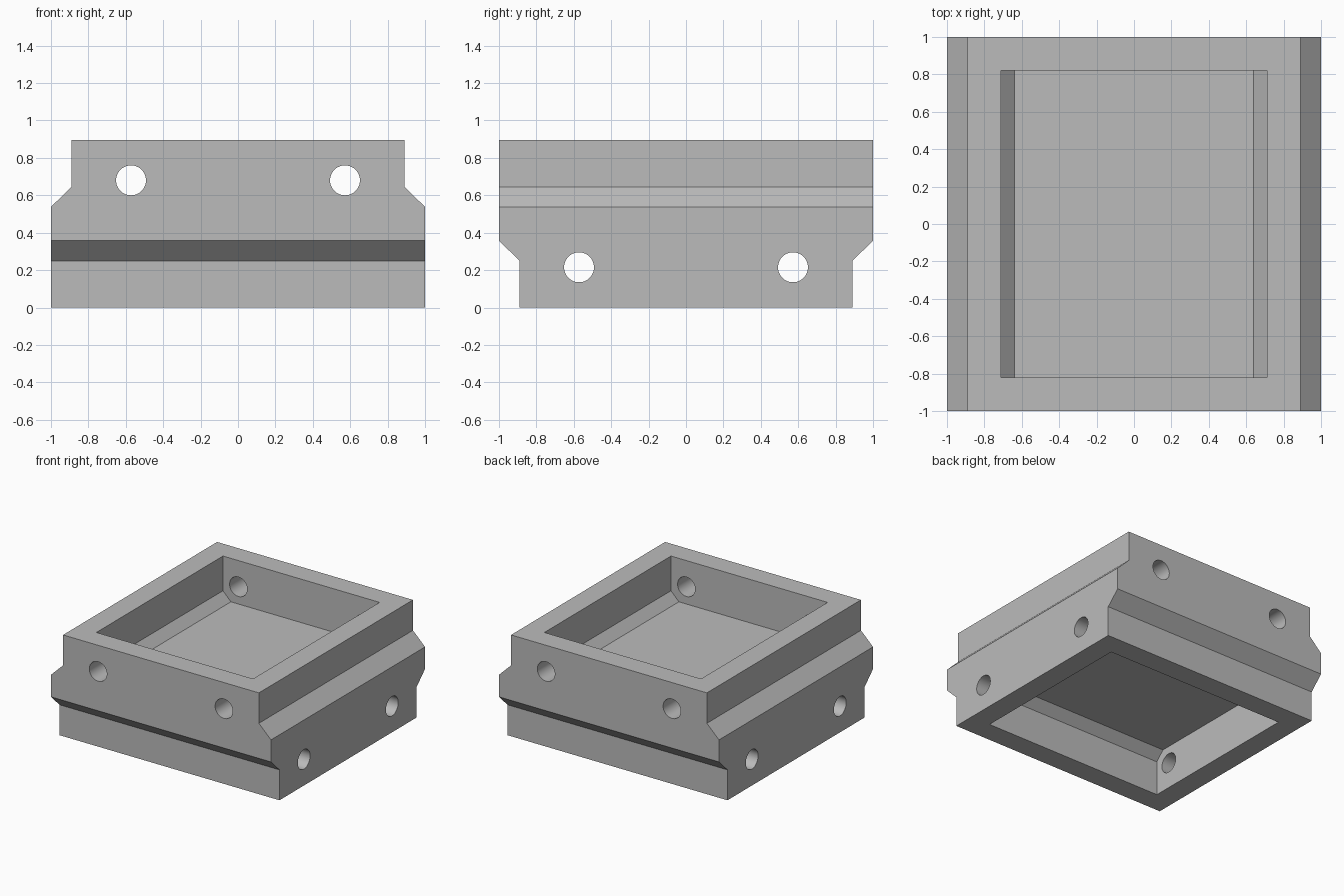
import bpy, bmesh, math
from mathutils import Matrix, Vector

cube = bpy.data.objects.get("Cube")
if cube:
    bpy.data.objects.remove(cube, do_unlink=True)

HEIGHT, MID = 0.895, 0.4475
HOLE_X, HOLE_Z, HOLE_R = 0.572, 0.68, 0.08
# Maps the upper half onto the lower half: flip over, turned a quarter
FLIP = Matrix(((0, 1, 0, 0), (1, 0, 0, 0), (0, 0, -1, HEIGHT), (0, 0, 0, 1)))

grey = bpy.data.materials.new("plain grey")
grey.use_nodes = True
grey.diffuse_color = (0.5, 0.5, 0.5, 1)
grey.node_tree.nodes["Principled BSDF"].inputs["Base Color"].default_value = grey.diffuse_color


def finish(bm, name, flipped):
    if flipped:
        bm.transform(FLIP)
    bmesh.ops.recalc_face_normals(bm, faces=bm.faces)
    mesh = bpy.data.meshes.new(name)
    bm.to_mesh(mesh)
    bm.free()
    mesh.materials.append(grey)
    obj = bpy.data.objects.new(name, mesh)
    bpy.context.collection.objects.link(obj)
    return obj


def prism(name, half, depth, flipped=False):
    """Mirror a half profile in x-z and extrude it along y."""
    bm = bmesh.new()
    outline = half + [(-x, z) for x, z in reversed(half)]
    face = bm.faces.new([bm.verts.new((x, -depth, z)) for x, z in outline])
    new = bmesh.ops.extrude_face_region(bm, geom=[face])["geom"]
    bmesh.ops.translate(bm, vec=Vector((0, 2 * depth, 0)),
                        verts=[v for v in new if isinstance(v, bmesh.types.BMVert)])
    return finish(bm, name, flipped)


def bolt_hole(x, flipped):
    bm = bmesh.new()
    bmesh.ops.create_cone(bm, cap_ends=True, segments=48, radius1=HOLE_R, radius2=HOLE_R,
                          depth=3, matrix=Matrix.Translation((x, 0, HOLE_Z))
                          @ Matrix.Rotation(math.pi / 2, 4, 'X'))
    return finish(bm, "hole_cutter", flipped)


def combine(target, tool, operation):
    mod = target.modifiers.new("cut", 'BOOLEAN')
    mod.object, mod.operation, mod.solver = tool, operation, 'EXACT'
    bpy.context.view_layer.objects.active = target
    bpy.ops.object.modifier_apply(modifier=mod.name)
    bpy.data.objects.remove(tool, do_unlink=True)


# Outer block: stepped in x at the top, stepped in y at the bottom
step = [(1, -0.5), (1, 0.538), (0.89, 0.645), (0.89, HEIGHT)]
half_block = [(1, 0)] + step[1:]
block = prism("stacking_frame", half_block, 1)
combine(block, prism("lower_block", half_block, 1, True), 'INTERSECT')

# Pockets above and below the central floor, with sloped sides at the floor
pocket = [(0.64, 0.538), (0.712, 0.61), (0.712, 1.2)]
for flipped in (False, True):
    combine(block, prism("pocket_cutter", pocket, 0.822, flipped), 'DIFFERENCE')
    # Paired bolt holes through opposite walls
    for side in (-1, 1):
        combine(block, bolt_hole(side * HOLE_X, flipped), 'DIFFERENCE')

# Smooth hole walls, sharp edges elsewhere
bpy.ops.object.select_all(action='DESELECT')
block.select_set(True)
bpy.context.view_layer.objects.active = block
bpy.ops.object.shade_smooth_by_angle(angle=math.radians(30))
